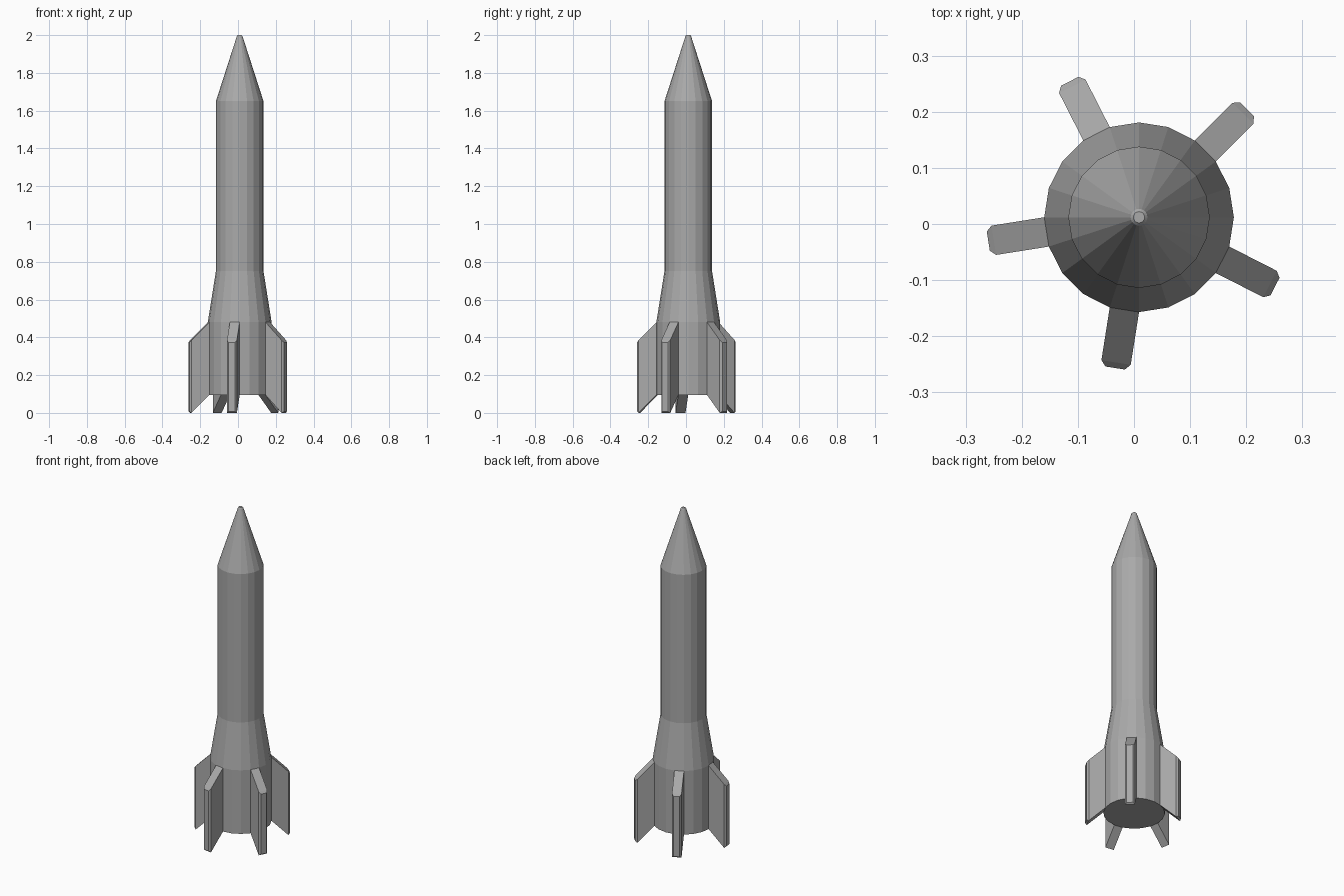
import bpy
import bmesh
from math import cos, sin, pi, radians

cube = bpy.data.objects.get("Cube")
if cube:
    bpy.data.objects.remove(cube)

CENTRE = (0.009, 0.012, 0)
SIDES = 20
RADIUS = 0.169
APOTHEM = RADIUS * cos(pi / SIDES)
HALF_WIDTH = RADIUS * sin(pi / SIDES)

grey = bpy.data.materials.new("grey")
grey.use_nodes = True
colour = (0.4, 0.4, 0.4, 1)
grey.diffuse_color = colour
grey.node_tree.nodes["Principled BSDF"].inputs["Base Color"].default_value = colour


def loft(name, loops):
    """Skin a closed, flat-shaded solid through matching loops of points."""
    bm = bmesh.new()
    rings = [[bm.verts.new(p) for p in loop] for loop in loops]
    n = len(rings[0])
    for a, b in zip(rings, rings[1:]):
        for i in range(n):
            j = (i + 1) % n
            bm.faces.new((a[i], a[j], b[j], b[i]))
    bm.faces.new(rings[0])
    bm.faces.new(rings[-1])
    bmesh.ops.recalc_face_normals(bm, faces=bm.faces)
    mesh = bpy.data.meshes.new(name)
    bm.to_mesh(mesh)
    bm.free()
    mesh.materials.append(grey)
    obj = bpy.data.objects.new(name, mesh)
    obj.location = CENTRE
    bpy.context.collection.objects.link(obj)
    return obj


def ring(r, z):
    steps = [2 * pi * i / SIDES for i in range(SIDES)]
    return [(r * cos(a), r * sin(a), z) for a in steps]


# Hull: straight tail, flared skirt and long tube
loft("hull", [ring(RADIUS, 0.095), ring(RADIUS, 0.48),
              ring(0.126, 0.75), ring(0.126, 1.65)])

# Nose cone with a small blunted tip
loft("nose_cone", [ring(0.126, 1.65), ring(0.018, 1.985),
                   ring(0.015, 1.995), ring(0.010, 2.0)])


# Fins: swept-down panels, each as wide as one side of the hull
def section(x, half, bottom, top):
    return [(x, -half, bottom), (x, half, bottom), (x, half, top), (x, -half, top)]


for k in range(5):
    fin = loft(f"fin_{k + 1}", [
        section(APOTHEM - 0.01, HALF_WIDTH, 0.105, 0.49),
        section(0.262, HALF_WIDTH, 0.0, 0.385),
        section(0.272, HALF_WIDTH - 0.009, 0.008, 0.373),
    ])
    fin.rotation_euler.z = radians(45 + 72 * k)
